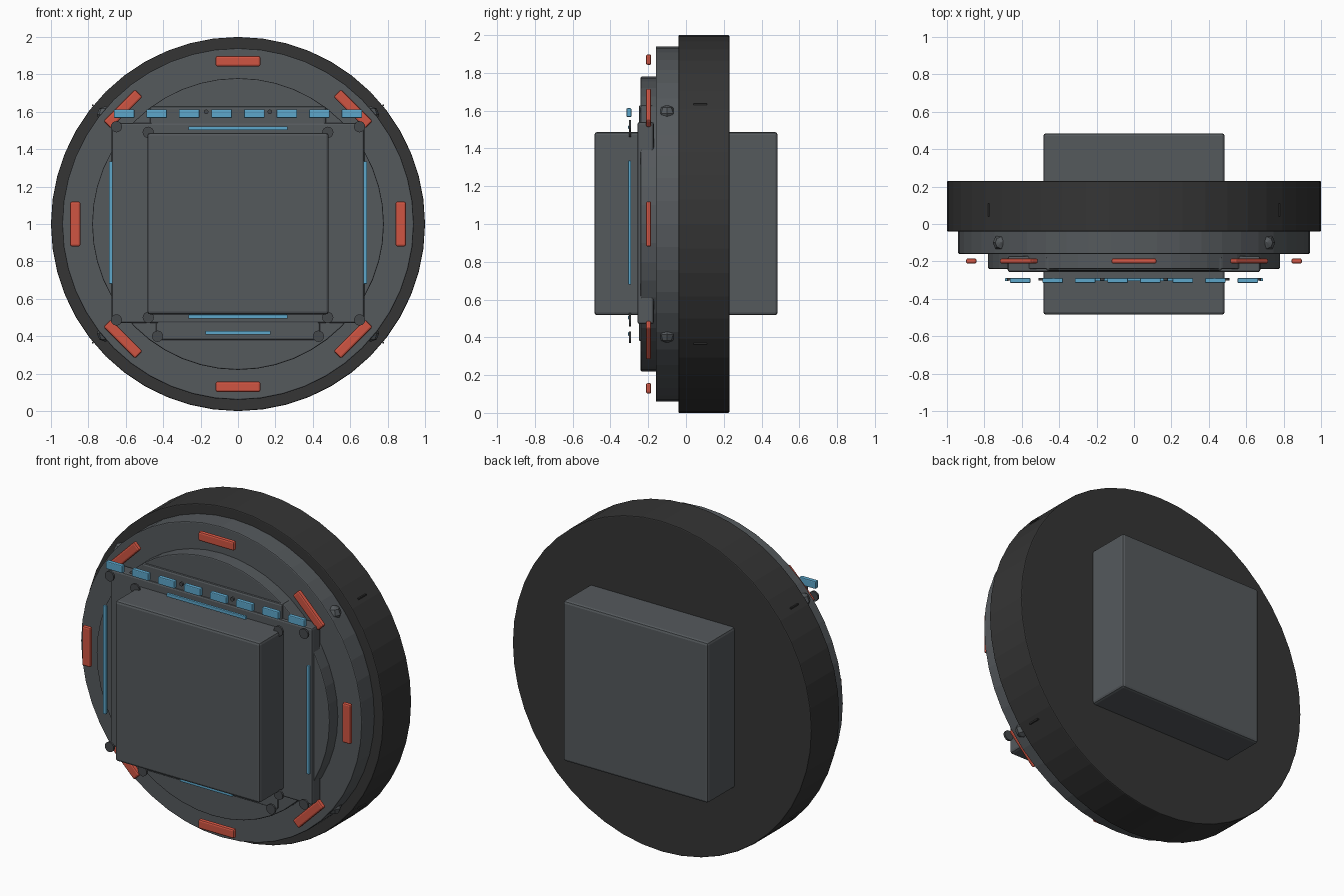
import bpy, math
from mathutils import Matrix

if "Cube" in bpy.data.objects:
    bpy.data.objects.remove(bpy.data.objects["Cube"])

def mat(name, rgb):
    m = bpy.data.materials.new(name)
    m.diffuse_color = (*rgb, 1)
    m.use_nodes = True
    m.node_tree.nodes["Principled BSDF"].inputs["Base Color"].default_value = m.diffuse_color
    return m

DARK = mat("charcoal", (0.035, 0.035, 0.035))
GREY = mat("slate_grey", (0.09, 0.1, 0.108))
STEEL = mat("dark_steel", (0.06, 0.065, 0.07))
RED = mat("red", (0.63, 0.09, 0.055))
BLUE = mat("blue", (0.11, 0.39, 0.6))
CZ = 1.0  # height of the disc axis

def finish(name, material, bevel):
    ob = bpy.context.object
    ob.name = name
    ob.data.materials.append(material)
    if bevel:
        b = ob.modifiers.new("bevel", 'BEVEL')
        b.width, b.segments, b.limit_method = bevel, 2, 'ANGLE'
        b.angle_limit = math.radians(40)
    return ob

def box(name, material, x, y, z, bevel=0.005, turn=0):
    """Box from (min, max) ranges, turned about its own y axis."""
    c = [(r[0] + r[1]) / 2 for r in (x, y, z)]
    bpy.ops.mesh.primitive_cube_add(size=1, location=c, rotation=(0, turn, 0))
    ob = bpy.context.object
    ob.data.transform(Matrix.Diagonal((x[1] - x[0], y[1] - y[0], z[1] - z[0], 1)))
    return finish(name, material, bevel)

def disc(name, material, r, y, x=0, z=CZ, sides=48, bevel=0.006):
    bpy.ops.mesh.primitive_cylinder_add(vertices=sides, radius=r, depth=y[1] - y[0],
        location=(x, (y[0] + y[1]) / 2, z), rotation=(math.pi / 2, 0, 0))
    return finish(name, material, bevel)

# Stepped round body
disc("outer_disc", DARK, 1.0, (-0.04, 0.23))
disc("middle_disc", GREY, 0.94, (-0.16, -0.03))
disc("inner_disc", GREY, 0.78, (-0.24, -0.15))

# Square core running through the body
box("core_block", GREY, (-0.485, 0.485), (-0.485, 0.485), (0.517, 1.487), 0.015)

# Front plates
box("main_plate", GREY, (-0.675, 0.675), (-0.257, -0.17), (0.47, 1.54), 0.012)
box("upper_plate", GREY, (-0.47, 0.47), (-0.25, -0.17), (1.5, 1.63), 0.012)
box("lower_plate", GREY, (-0.44, 0.44), (-0.25, -0.17), (0.378, 0.5), 0.012)

# Red markers around the rim
for i in range(8):
    a = i * math.pi / 4
    x, z = 0.87 * math.sin(a), CZ + 0.87 * math.cos(a)
    box("red_marker", RED, (x - 0.12, x + 0.12), (-0.212, -0.184),
        (z - 0.028, z + 0.028), 0.01, a)

# Row of blue lamps
for i in range(8):
    x = (i - 3.5) * 0.174
    box("blue_lamp", BLUE, (x - 0.055, x + 0.055), (-0.315, -0.289), (1.567, 1.613))

# Thin blue light strips
for z, w in ((1.512, 0.265), (0.505, 0.265), (0.418, 0.175)):
    box("light_strip", BLUE, (-w, w), (-0.306, -0.29), (z - 0.01, z + 0.01), 0.003)
for s in (-1, 1):
    box("side_light_strip", BLUE, (s * 0.68 - 0.01, s * 0.68 + 0.01),
        (-0.306, -0.29), (0.68, 1.335), 0.003)

for s in (-1, 1):
    # Rivets
    for x, z in ((0.65, 1.52), (0.65, 0.487), (0.48, 1.49), (0.48, 0.5),
                 (0.43, 0.4)):
        disc("rivet", STEEL, 0.03, (-0.302, -0.29), s * x, z, 16, 0)
    for x in (0.17, 0.43):
        disc("lamp_stud", STEEL, 0.012, (-0.302, -0.29), s * x, 1.6, 12, 0)
    for t in (-1, 1):
        # Rim studs on the middle disc and slim tabs on the outer disc
        bpy.ops.mesh.primitive_uv_sphere_add(segments=8, ring_count=4, radius=0.045,
            location=(s * 0.71, -0.1, CZ + t * 0.585))
        finish("rim_stud", GREY, 0)
        box("rim_tab", DARK, (s * 0.777 - 0.004, s * 0.777 + 0.004), (0.04, 0.11),
            (CZ + t * 0.634 - 0.004, CZ + t * 0.634 + 0.004), 0)
